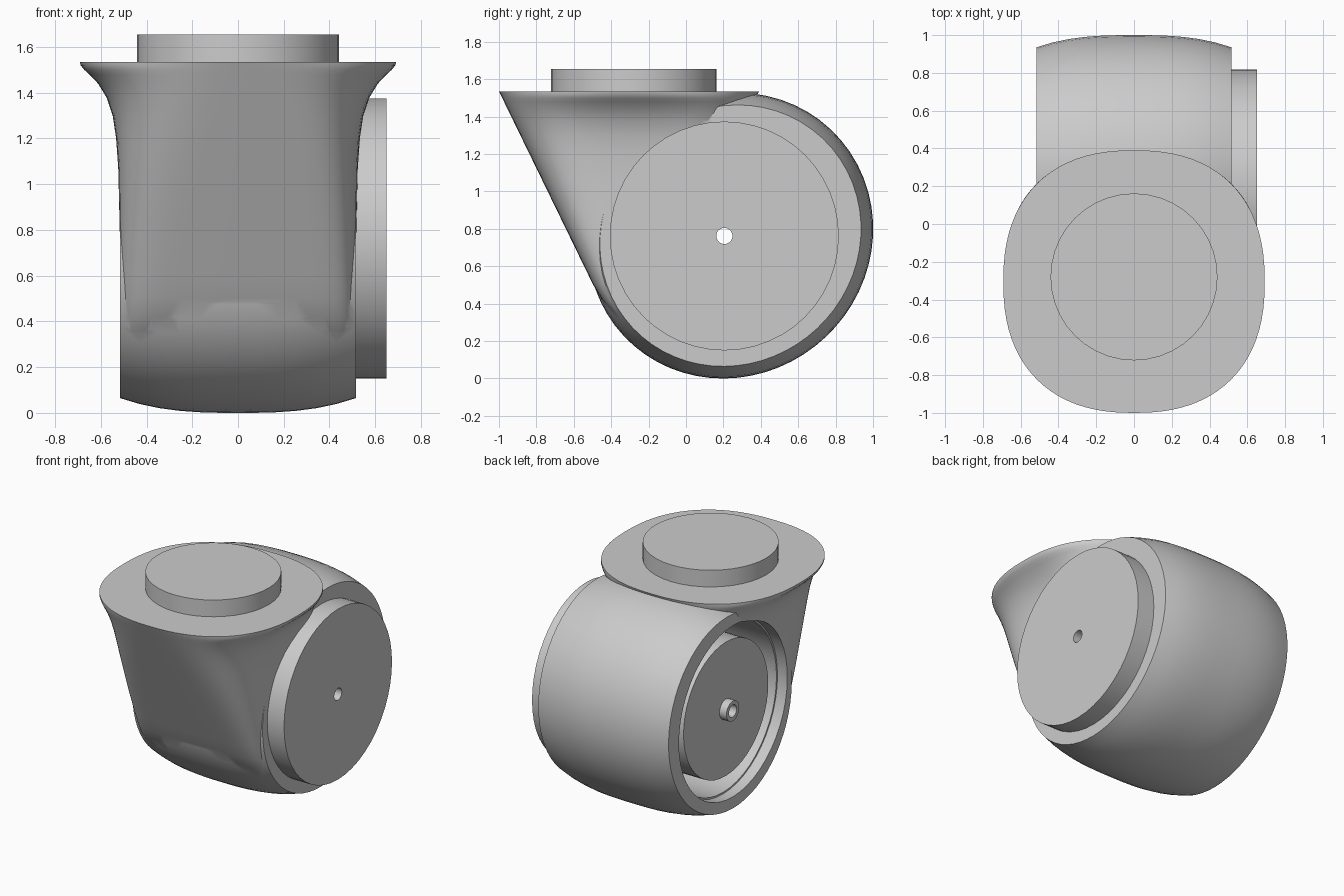
import bpy, bmesh, math
from math import cos, sin, pi, copysign

if "Cube" in bpy.data.objects:
    bpy.data.objects.remove(bpy.data.objects["Cube"])

CY, CZ = 0.205, 0.762      # drum axis position


def loft(name, rings, closed=False):
    """Skin a list of equal-length point rings; cap the ends or join them up."""
    bm = bmesh.new()
    vs = [[bm.verts.new(p) for p in r] for r in rings]
    n = len(rings[0])
    pairs = list(zip(vs, vs[1:])) + ([(vs[-1], vs[0])] if closed else [])
    for a, b in pairs:
        for i in range(n):
            j = (i + 1) % n
            bm.faces.new((a[i], a[j], b[j], b[i]))
    if not closed:
        bm.faces.new(vs[0])
        bm.faces.new(vs[-1])
    bmesh.ops.recalc_face_normals(bm, faces=bm.faces)
    me = bpy.data.meshes.new(name)
    bm.to_mesh(me)
    bm.free()
    ob = bpy.data.objects.new(name, me)
    bpy.context.collection.objects.link(ob)
    return ob


def x_ring(x, r, n=48):
    return [(x, CY + r * cos(2 * pi * i / n), CZ + r * sin(2 * pi * i / n)) for i in range(n)]


def x_lathe(name, profile, closed=False):
    """Turn (x, radius) pairs around the drum axis."""
    return loft(name, [x_ring(x, r) for x, r in profile], closed)


def boolean(target, tool, op):
    bpy.context.view_layer.objects.active = target
    m = target.modifiers.new(op, 'BOOLEAN')
    m.operation, m.object, m.solver = op, tool, 'EXACT'
    bpy.ops.object.modifier_apply(modifier=m.name)
    bpy.data.objects.remove(tool)


def smooth(ob, angle):
    bpy.ops.object.select_all(action='DESELECT')
    ob.select_set(True)
    bpy.context.view_layer.objects.active = ob
    bpy.ops.object.shade_smooth_by_angle(angle=math.radians(angle))


# Crowned drum, slightly egg-shaped in side view
def drum_ring(x, n=64):
    drop = 0.065 * (abs(x) / 0.517) ** 2.8
    pts = []
    for i in range(n):
        a = 2 * pi * i / n
        r = 0.762 + 0.033 * cos(a) + 0.02 * sin(2 * a) - drop
        pts.append((x, CY + r * cos(a), CZ + r * sin(a)))
    return pts


housing = loft("housing", [drum_ring(0.517 * k / 6) for k in range(-6, 7)])

# Neck: rounded flange on top, narrowing to a squarer section that sinks into the drum
TOP = 1.535


def neck_ring(z, w, n=80):
    t = (TOP - z) / (TOP - 0.42)
    front = -1 + 0.487 * (TOP - z) + 1.4 * max(0, 0.5 - z) ** 2
    yc = -0.305 + 0.25 * t
    back = 0.39 - 0.12 * min(1, 4 * t)
    power = 2 / (2.35 + 5 * t)
    pts = []
    for i in range(n):
        a = 2 * pi * i / n
        c, s = cos(a), sin(a)
        depth = (back - yc) if s > 0 else (yc - front)
        pts.append((w * copysign(abs(c) ** power, c),
                    yc + depth * copysign(abs(s) ** power, s), z))
    return pts


widths = [(TOP, 0.692), (1.52, 0.688), (1.5, 0.672), (1.48, 0.65), (1.44, 0.612), (1.38, 0.575),
          (1.3, 0.548), (1.2, 0.533), (1.05, 0.523), (0.8, 0.52), (0.6, 0.519), (0.5, 0.519),
          (0.42, 0.518), (0.36, 0.518), (0.28, 0.515)]
neck = loft("neck", [neck_ring(z, w) for z, w in widths])
boolean(housing, neck, 'UNION')

# Slightly stepped recess on the left side and a bore through the axis
recess = x_lathe("recess_cutter", [(-0.7, 0.614), (-0.44, 0.614), (-0.44, 0.602), (0.4, 0.602)])
boolean(housing, recess, 'DIFFERENCE')
bore = x_lathe("bore_cutter", [(0.2, 0.043), (0.8, 0.043)])
boolean(housing, bore, 'DIFFERENCE')
smooth(housing, 35)

# Inner drum with hub, standing inside the recess
inner = x_lathe("inner_drum", [(-0.515, 0.043), (-0.515, 0.072), (-0.46, 0.072),
                               (-0.46, 0.48), (0.42, 0.48), (0.42, 0.043)], True)
smooth(inner, 30)

# Side joint disc with centre hole
side = x_lathe("side_disc", [(0.5, 0.043), (0.5, 0.612), (0.65, 0.612), (0.65, 0.043)], True)
smooth(side, 30)

# Top joint disc
bpy.ops.mesh.primitive_cylinder_add(vertices=40, radius=0.442, depth=0.14,
                                    location=(0, -0.28, 1.585))
top = bpy.context.object
top.name = "top_disc"
smooth(top, 30)
